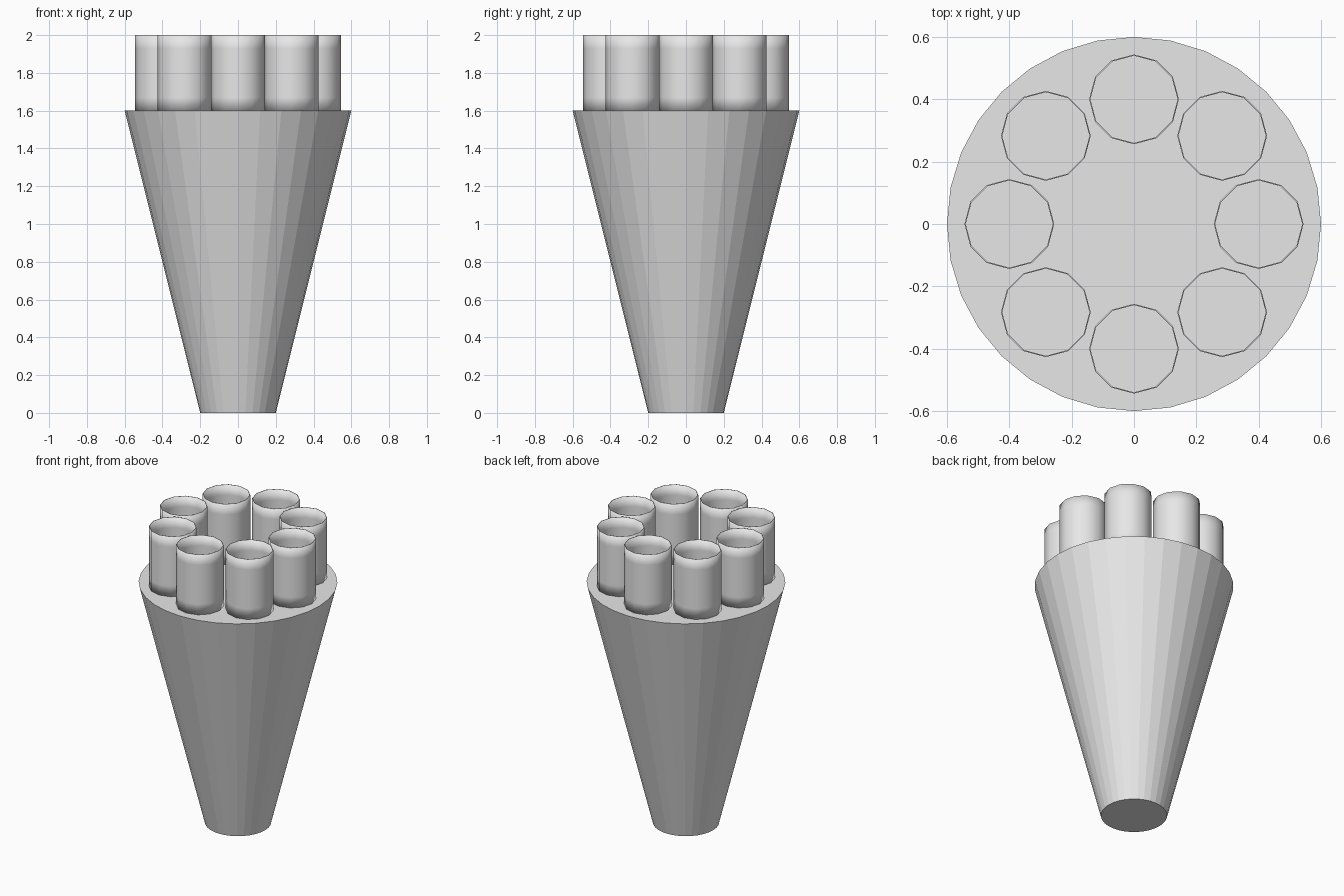
import bpy, bmesh, math

if "Cube" in bpy.data.objects:
    bpy.data.objects.remove(bpy.data.objects["Cube"])

grey = bpy.data.materials.new("light grey")
grey.diffuse_color = (0.8, 0.8, 0.8, 1)
grey.use_nodes = True
grey.node_tree.nodes["Principled BSDF"].inputs["Base Color"].default_value = grey.diffuse_color


def lathe(name, profile, sides, centre=(0, 0), closed=False, caps=False, smooth=False):
    """Revolve (radius, z) points around a vertical axis."""
    bm = bmesh.new()
    rings = []
    for r, z in profile:
        rings.append([bm.verts.new((r * math.cos(2 * math.pi * i / sides),
                                    r * math.sin(2 * math.pi * i / sides), z))
                      for i in range(sides)])
    pairs = list(zip(rings, rings[1:]))
    if closed:
        pairs.append((rings[-1], rings[0]))
    for a, b in pairs:
        for i in range(sides):
            j = (i + 1) % sides
            bm.faces.new((a[i], a[j], b[j], b[i]))
    if caps:
        bm.faces.new(rings[0][::-1])
        bm.faces.new(rings[-1])
    bmesh.ops.recalc_face_normals(bm, faces=bm.faces[:])
    for f in bm.faces:
        f.smooth = smooth
    mesh = bpy.data.meshes.new(name)
    bm.to_mesh(mesh)
    bm.free()
    mesh.materials.append(grey)
    obj = bpy.data.objects.new(name, mesh)
    obj.location = (centre[0], centre[1], 0)
    bpy.context.collection.objects.link(obj)
    return obj


# Faceted tapered body
lathe("tapered_body", [(0.2, 0), (0.6, 1.6)], 32, caps=True)

# Ring of thin-walled open tubes, with loops near both ends for soft rims
R, r, z0, z1, e = 0.144, 0.14, 1.6, 2.0, 0.07
wall = [(R, z0), (R, z0 + e), (R, z1 - e), (R, z1),
        (r, z1), (r, z1 - e), (r, z0 + e), (r, z0)]
for k in range(8):
    a = k * math.pi / 4
    lathe(f"tube_{k + 1}", wall, 12, (0.4 * math.cos(a), 0.4 * math.sin(a)),
          closed=True, smooth=True)
